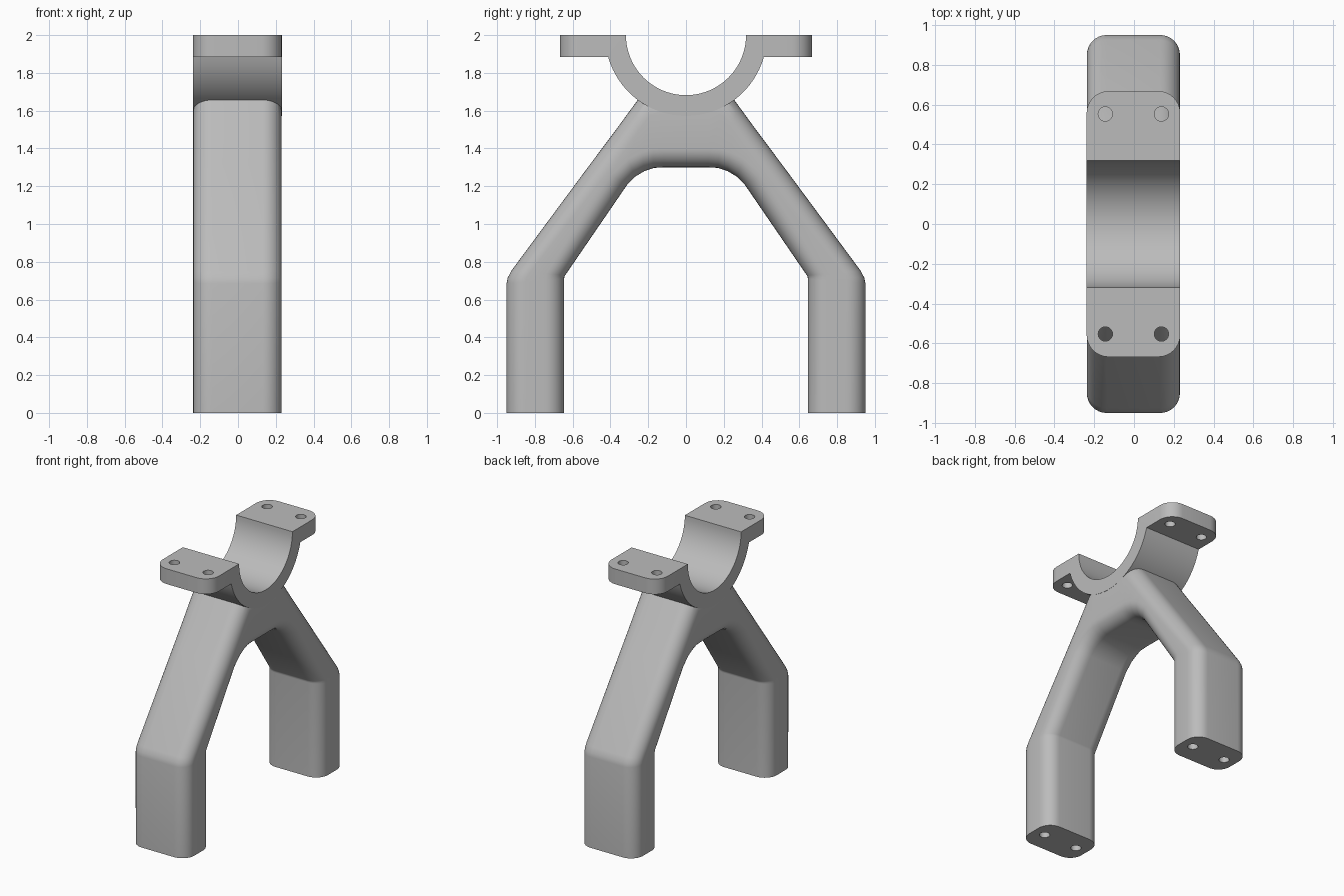
import bpy, bmesh, math
from mathutils import Vector

cube = bpy.data.objects.get("Cube")
if cube:
    bpy.data.objects.remove(cube, do_unlink=True)

grey = bpy.data.materials.new("plain grey")
grey.use_nodes = True
colour = (0.5, 0.5, 0.5, 1)
grey.diffuse_color = colour
grey.node_tree.nodes["Principled BSDF"].inputs["Base Color"].default_value = colour

CX = -0.003      # middle of the part in x
HALF = 0.234     # half width
ROUND = 0.1      # edge rounding
HOLE = 0.036     # bolt hole radius
HOLE_X = 0.141


def finish(name, bm):
    bmesh.ops.recalc_face_normals(bm, faces=bm.faces)
    mesh = bpy.data.meshes.new(name)
    bm.to_mesh(mesh)
    bm.free()
    mesh.materials.append(grey)
    obj = bpy.data.objects.new(name, mesh)
    bpy.context.collection.objects.link(obj)
    return obj


def drill(obj, y, z_low, z_high):
    """Cut four vertical bolt holes at +-y."""
    bm = bmesh.new()
    for sx in (-1, 1):
        for sy in (-1, 1):
            new = bmesh.ops.create_cone(bm, cap_ends=True, segments=32, radius1=HOLE,
                                        radius2=HOLE, depth=z_high - z_low)
            bmesh.ops.translate(bm, verts=new["verts"],
                                vec=(CX + sx * HOLE_X, sy * y, (z_low + z_high) / 2))
    cutter = finish("hole_cutter", bm)
    cutter.hide_render = True
    mod = obj.modifiers.new("holes", 'BOOLEAN')
    mod.operation, mod.solver, mod.object = 'DIFFERENCE', 'EXACT', cutter
    select(obj)
    bpy.ops.object.modifier_apply(modifier=mod.name)
    bpy.data.objects.remove(cutter, do_unlink=True)


def select(obj):
    bpy.ops.object.select_all(action='DESELECT')
    obj.select_set(True)
    bpy.context.view_layer.objects.active = obj


# Arch: rounded sections lofted from foot to foot.
# Each station: outer (y, z), inner (y, z), rounding of the outer edge
stations = [
    ((-0.95, 0), (-0.645, 0), 0.1),
    ((-0.95, 0.685), (-0.645, 0.71), 0.1),
    ((-0.944, 0.715), (-0.644, 0.72), 0.1),
    ((-0.925, 0.752), (-0.64, 0.728), 0.1),
    ((-0.507, 1.317), (-0.31, 1.21), 0.1),
    ((-0.37, 1.50), (-0.27, 1.25), 0.118),
    ((-0.27, 1.637), (-0.22, 1.28), 0.142),
    ((-0.20, 1.73), (-0.17, 1.297), 0.154),
    ((-0.12, 1.67), (-0.12, 1.30), 0.07),
]
stations += [((-o[0], o[1]), (-i[0], i[1]), r) for o, i, r in reversed(stations)]


def section(outer, inner, r_out, steps=8):
    o, i = Vector(outer), Vector(inner)
    length = (i - o).length
    d = (i - o).normalized()
    pts = []
    for corner in range(4):
        sx = 1 if corner in (0, 3) else -1
        at_outer = corner < 2
        r = r_out if at_outer else ROUND
        for k in range(steps + 1):
            a = math.radians(90 * (corner + k / steps))
            x = sx * (HALF - ROUND) + ROUND * math.cos(a)
            t = r - r * math.sin(a) if at_outer else length - r - r * math.sin(a)
            p = o + d * t
            pts.append((CX + x, p.x, p.y))
    return pts


bm = bmesh.new()
rings = [[bm.verts.new(p) for p in section(*s)] for s in stations]
for a, b in zip(rings, rings[1:]):
    n = len(a)
    for k in range(n):
        bm.faces.new((a[k], a[(k + 1) % n], b[(k + 1) % n], b[k]))
bm.faces.new(rings[0])
bm.faces.new(rings[-1])
arch = finish("arch_legs", bm)
drill(arch, 0.797, -0.1, 0.25)

# Saddle: half ring with a bolt flange on each side
R_IN, R_OUT, TOP, LEDGE, END = 0.318, 0.428, 2.0, 1.885, 0.668
profile = [(END, TOP)]
for k in range(41):
    a = math.pi * k / 40
    profile.append((R_IN * math.cos(a), TOP - R_IN * math.sin(a)))
profile += [(-END, TOP), (-END, LEDGE)]
start = math.asin((TOP - LEDGE) / R_OUT)
for k in range(33):
    a = math.pi - start - (math.pi - 2 * start) * k / 32
    profile.append((R_OUT * math.cos(a), TOP - R_OUT * math.sin(a)))
profile.append((END, LEDGE))

bm = bmesh.new()
face = bm.faces.new([bm.verts.new((CX - HALF - 0.001, y, z)) for y, z in profile])
ext = bmesh.ops.extrude_face_region(bm, geom=[face])
bmesh.ops.translate(bm, vec=(2 * HALF + 0.002, 0, 0),
                    verts=[g for g in ext["geom"] if isinstance(g, bmesh.types.BMVert)])
# Round the free corners of the flanges
corners = [e for e in bm.edges if all(abs(v.co.y) > END - 0.01 for v in e.verts)
           and abs(e.verts[0].co.z - e.verts[1].co.z) > 0.05]
bmesh.ops.bevel(bm, geom=corners, offset=0.11, segments=8, profile=0.5, affect='EDGES')
saddle = finish("saddle_clamp", bm)
drill(saddle, 0.553, 1.8, 2.1)

for obj in (arch, saddle):
    select(obj)
    bpy.ops.object.shade_smooth_by_angle(angle=math.radians(30))
